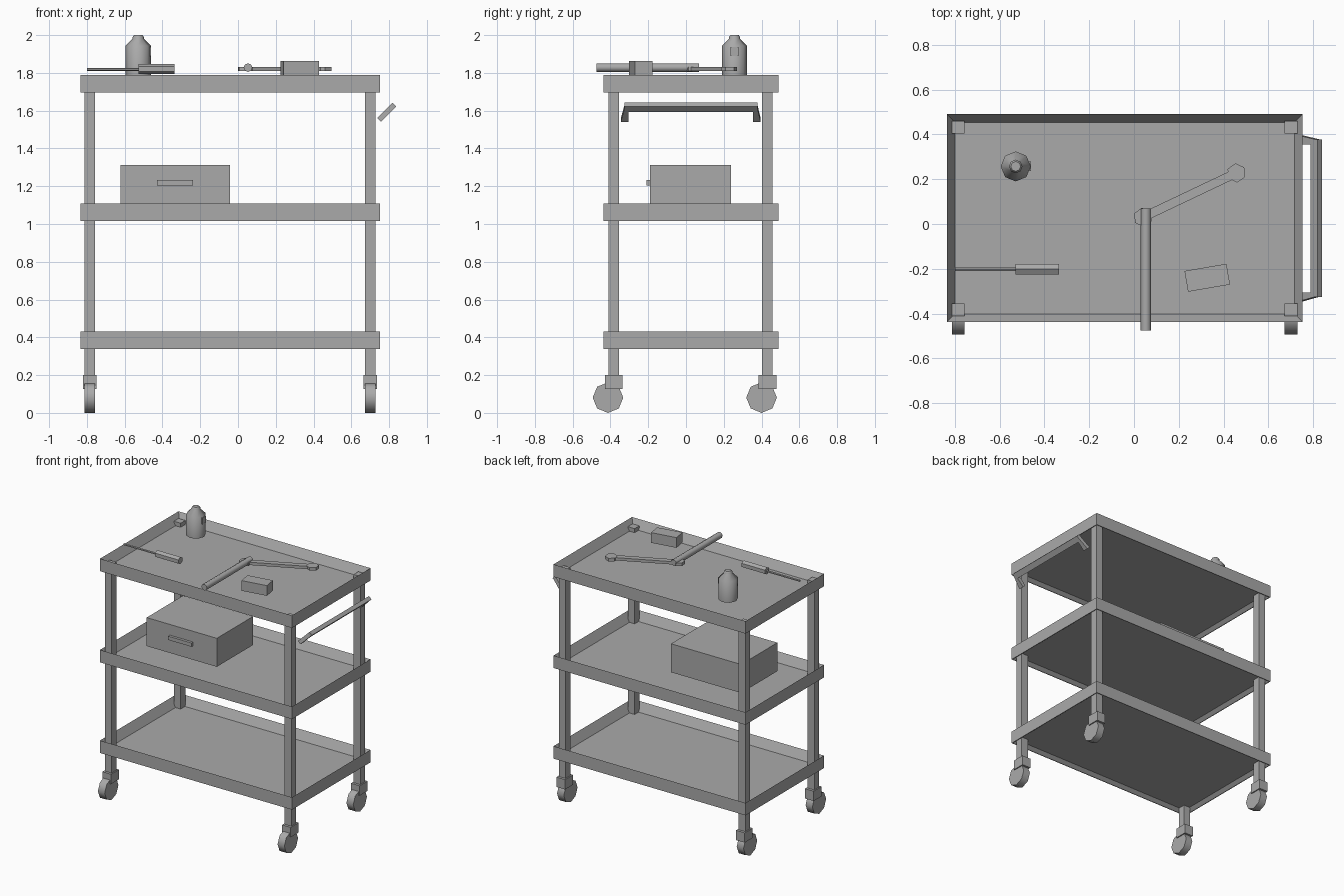
import bpy, bmesh, math
from mathutils import Vector, Matrix

if "Cube" in bpy.data.objects:
    bpy.data.objects.remove(bpy.data.objects["Cube"])

grey = bpy.data.materials.new("grey_metal")
grey.diffuse_color = (0.4, 0.4, 0.4, 1)
grey.use_nodes = True
grey.node_tree.nodes["Principled BSDF"].inputs["Base Color"].default_value = grey.diffuse_color


def finish(name, bm, smooth=False):
    bmesh.ops.recalc_face_normals(bm, faces=bm.faces)
    me = bpy.data.meshes.new(name)
    bm.to_mesh(me)
    bm.free()
    me.materials.append(grey)
    ob = bpy.data.objects.new(name, me)
    bpy.context.collection.objects.link(ob)
    if smooth:
        bpy.ops.object.select_all(action='DESELECT')
        ob.select_set(True)
        bpy.context.view_layer.objects.active = ob
        bpy.ops.object.shade_smooth_by_angle(angle=math.radians(50))
    return ob


def box(name, x0, x1, y0, y1, z0, z1, turn=0):
    bm = bmesh.new()
    bmesh.ops.create_cube(bm, size=1)
    m = (Matrix.Translation(((x0 + x1) / 2, (y0 + y1) / 2, (z0 + z1) / 2))
         @ Matrix.Rotation(turn, 4, 'Z')
         @ Matrix.Diagonal((x1 - x0, y1 - y0, z1 - z0, 1)))
    bm.transform(m)
    return finish(name, bm)


def rod(name, a, b, r, sides, smooth=True, spin=0):
    a, b = Vector(a), Vector(b)
    bm = bmesh.new()
    bmesh.ops.create_cone(bm, cap_ends=True, segments=sides, radius1=r, radius2=r,
                          depth=(b - a).length)
    rot = (b - a).to_track_quat('Z', 'Y').to_matrix().to_4x4()
    bm.transform(Matrix.Translation((a + b) / 2) @ rot @ Matrix.Rotation(spin, 4, 'Z'))
    return finish(name, bm, smooth)


def bridge_rings(name, rings, smooth=False, cap=True):
    """Skin a stack of equal-length point loops."""
    bm = bmesh.new()
    loops = [[bm.verts.new(p) for p in ring] for ring in rings]
    n = len(loops[0])
    for lo, hi in zip(loops, loops[1:]):
        for i in range(n):
            bm.faces.new((lo[i], lo[(i + 1) % n], hi[(i + 1) % n], hi[i]))
    if cap:
        bm.faces.new(loops[0])
        bm.faces.new(loops[-1])
    return finish(name, bm, smooth)


# trays: upright outside, walls leaning in to a raised floor plate
X0, X1, Y0, Y1 = -0.835, 0.752, -0.437, 0.49


def rect(inset, z):
    return [(X0 + inset, Y0 + inset, z), (X1 - inset, Y0 + inset, z),
            (X1 - inset, Y1 - inset, z), (X0 + inset, Y1 - inset, z)]


for label, top in (("bottom", 0.432), ("middle", 1.109), ("top", 1.79)):
    low = top - 0.093
    bridge_rings(label + "_tray", [rect(0.03, low + 0.022), rect(0.005, low), rect(0, low),
                                   rect(0, top), rect(0.036, low + 0.028)])

# posts and casters at the four corners
for sx, px in (("left", -0.784), ("right", 0.701)):
    for sy, py, wy in (("front", -0.383, -0.413), ("back", 0.431, 0.4)):
        tag = sy + "_" + sx
        box(tag + "_post", px - 0.028, px + 0.028, py - 0.028, py + 0.028, 0.15, 1.755)
        box(tag + "_caster_bracket", px - 0.036, px + 0.036, py - 0.047, py + 0.047, 0.127, 0.2)
        rod(tag + "_wheel", (px - 0.028, wy, 0.081), (px + 0.028, wy, 0.081), 0.081, 8)

# push handle: flat bar leaning outward on two flaring arms
def slanted(name, s0, s1, t, ends0, ends1):
    """Block along the 45 degree line from the post; s is distance along it."""
    d, n = Vector((0.707, 0, 0.707)), Vector((0.707, 0, -0.707))
    base = Vector((0.747, 0, 1.551))
    rings = []
    for s, (ya, yb) in ((s0, ends0), (s1, ends1)):
        rings.append([base + d * s + n * k + Vector((0, y, 0))
                      for k, y in ((-t, ya), (t, ya), (t, yb), (-t, yb))])
    bridge_rings(name, rings)


slanted("push_bar", 0.072, 0.115, 0.014, (-0.325, 0.378), (-0.325, 0.378))
slanted("front_handle_arm", 0, 0.1, 0.014, (-0.345, -0.305), (-0.325, -0.305))
slanted("back_handle_arm", 0, 0.1, 0.014, (0.355, 0.395), (0.355, 0.378))

# drawer box on the middle shelf
box("storage_box", -0.622, -0.042, -0.19, 0.237, 1.1, 1.313)
box("storage_box_handle", -0.43, -0.238, -0.21, -0.188, 1.205, 1.233)

# spray bottle
BX, BY = -0.528, 0.257
bridge_rings("bottle", [
    [(BX + r * math.cos(i * math.pi / 4), BY + r * math.sin(i * math.pi / 4), z) for i in range(8)]
    for r, z in ((0.067, 1.787), (0.067, 1.943), (0.03, 1.98), (0.03, 1.99), (0.022, 2.0))],
    smooth=True)
box("bottle_label", -0.468, -0.46, BY - 0.021, BY + 0.021, 1.89, 1.937)

# screwdriver
rod("screwdriver_shaft", (-0.8, -0.202, 1.818), (-0.52, -0.202, 1.818), 0.008, 6)
rod("screwdriver_handle", (-0.528, -0.202, 1.82), (-0.335, -0.202, 1.82), 0.027, 6)

# spanner: flat bar with a six-sided head at each end
P, Q = Vector((0.04, 0.03, 0)), Vector((0.457, 0.228, 0))
ang = math.atan2(Q.y - P.y, Q.x - P.x)
mid = (P + Q) / 2
L = (Q - P).length / 2 - 0.02
box("spanner_bar", mid.x - L, mid.x + L, mid.y - 0.02, mid.y + 0.02, 1.81, 1.831, ang)
for i, c in enumerate((P, Q)):
    rod("spanner_head_%d" % (i + 1), (c.x, c.y, 1.809), (c.x, c.y, 1.832), 0.043, 6,
        smooth=False, spin=0.1)

# loose tube and small block
rod("tube", (0.053, -0.475, 1.828), (0.053, 0.07, 1.828), 0.023, 8)
box("block", 0.232, 0.422, -0.287, -0.193, 1.787, 1.863, math.radians(9.7))
